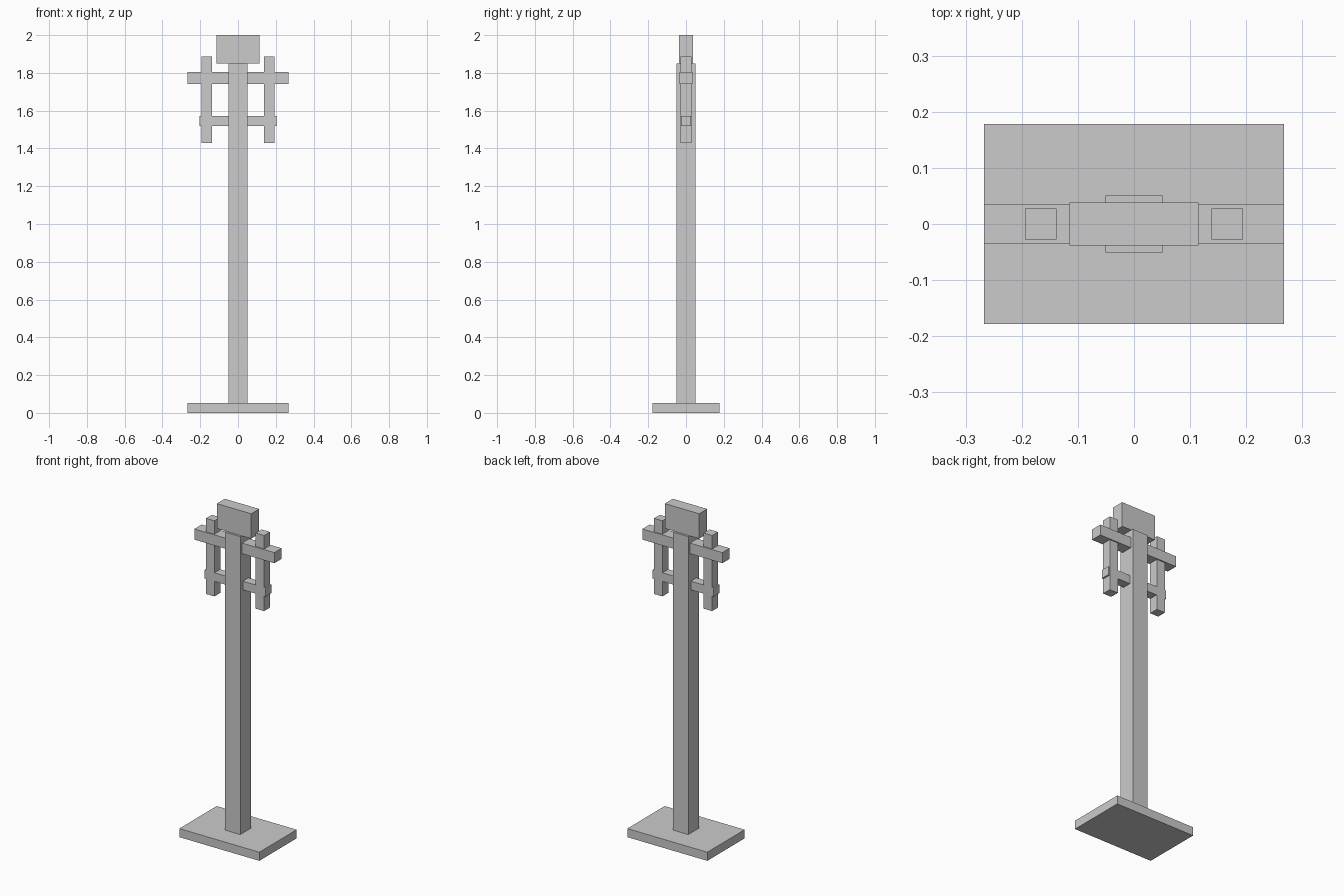
import bpy

if "Cube" in bpy.data.objects:
    bpy.data.objects.remove(bpy.data.objects["Cube"])


def box(name, half_x, half_y, z0, z1, x=0.0):
    """Axis-aligned box given half widths and its bottom and top heights."""
    bpy.ops.mesh.primitive_cube_add(size=1, location=(x, 0, (z0 + z1) / 2))
    obj = bpy.context.object
    obj.name = name
    obj.scale = (2 * half_x, 2 * half_y, z1 - z0)
    bpy.ops.object.transform_apply(location=False, rotation=False, scale=True)
    return obj


# Foot plate and upright
box("base_plate", 0.267, 0.178, 0.0, 0.052)
box("post", 0.051, 0.051, 0.052, 1.85)

# Block on top of the post
box("head_block", 0.115, 0.038, 1.85, 2.0)

# Horizontal bars passing through the post
box("upper_crossbar", 0.267, 0.035, 1.741, 1.805)
box("lower_crossbar", 0.204, 0.027, 1.52, 1.572)

# Mirrored pair of hanging uprights
for side, sign in (("left", -1), ("right", 1)):
    box(f"{side}_hanger", 0.028, 0.028, 1.43, 1.886, x=sign * 0.166)
